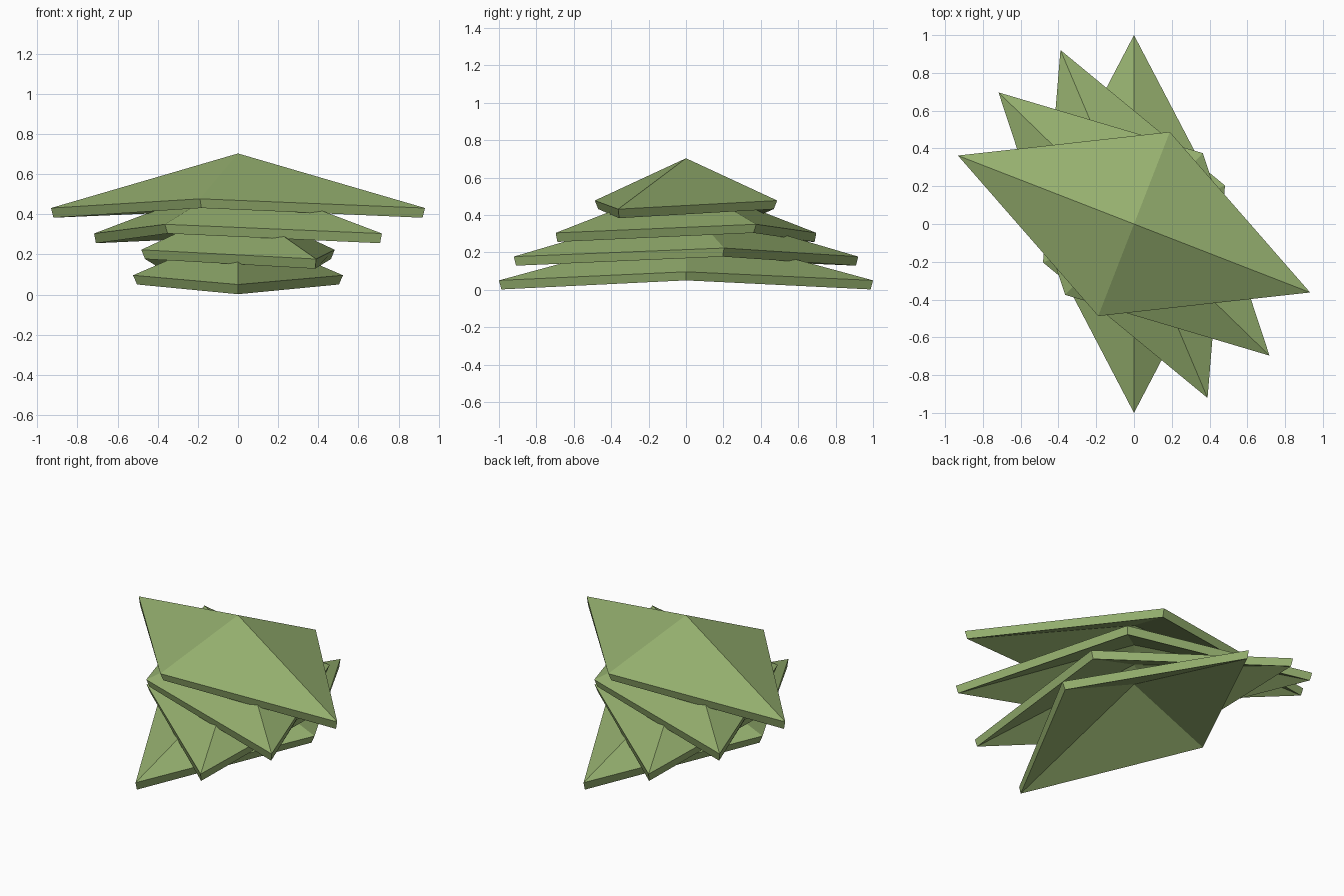
import bpy
import math

if "Cube" in bpy.data.objects:
    bpy.data.objects.remove(bpy.data.objects["Cube"])

LAYERS = 4
TWIST = 0.4          # radians between layers
STEP = 0.127         # height between layers
LONG, SHORT = 1.0, 0.523

leaf_green = bpy.data.materials.new("leaf_green")
leaf_green.diffuse_color = (0.30, 0.43, 0.157, 1)
leaf_green.use_nodes = True
leaf_green.node_tree.nodes["Principled BSDF"].inputs["Base Color"].default_value = leaf_green.diffuse_color


def diamond_canopy(index):
    """Thin, hollow, four-sided diamond canopy."""
    verts = [(0, 0, 0.322),
             (SHORT, 0, 0.096), (0, LONG, 0.05),
             (-SHORT, 0, 0.096), (0, -LONG, 0.05)]
    faces = [(0, 1 + i, 1 + (i + 1) % 4) for i in range(4)]
    mesh = bpy.data.meshes.new("canopy_layer")
    mesh.from_pydata(verts, [], faces)
    mesh.materials.append(leaf_green)
    obj = bpy.data.objects.new(f"canopy_layer_{index + 1}", mesh)
    bpy.context.collection.objects.link(obj)
    obj.location.z = STEP * index
    obj.rotation_euler.z = TWIST * index
    # Thickness grows down and inward from the outer skin
    shell = obj.modifiers.new("shell", 'SOLIDIFY')
    shell.thickness = 0.05
    shell.offset = -1
    return obj


# Stack of twisted canopies
for i in range(LAYERS):
    diamond_canopy(i)
